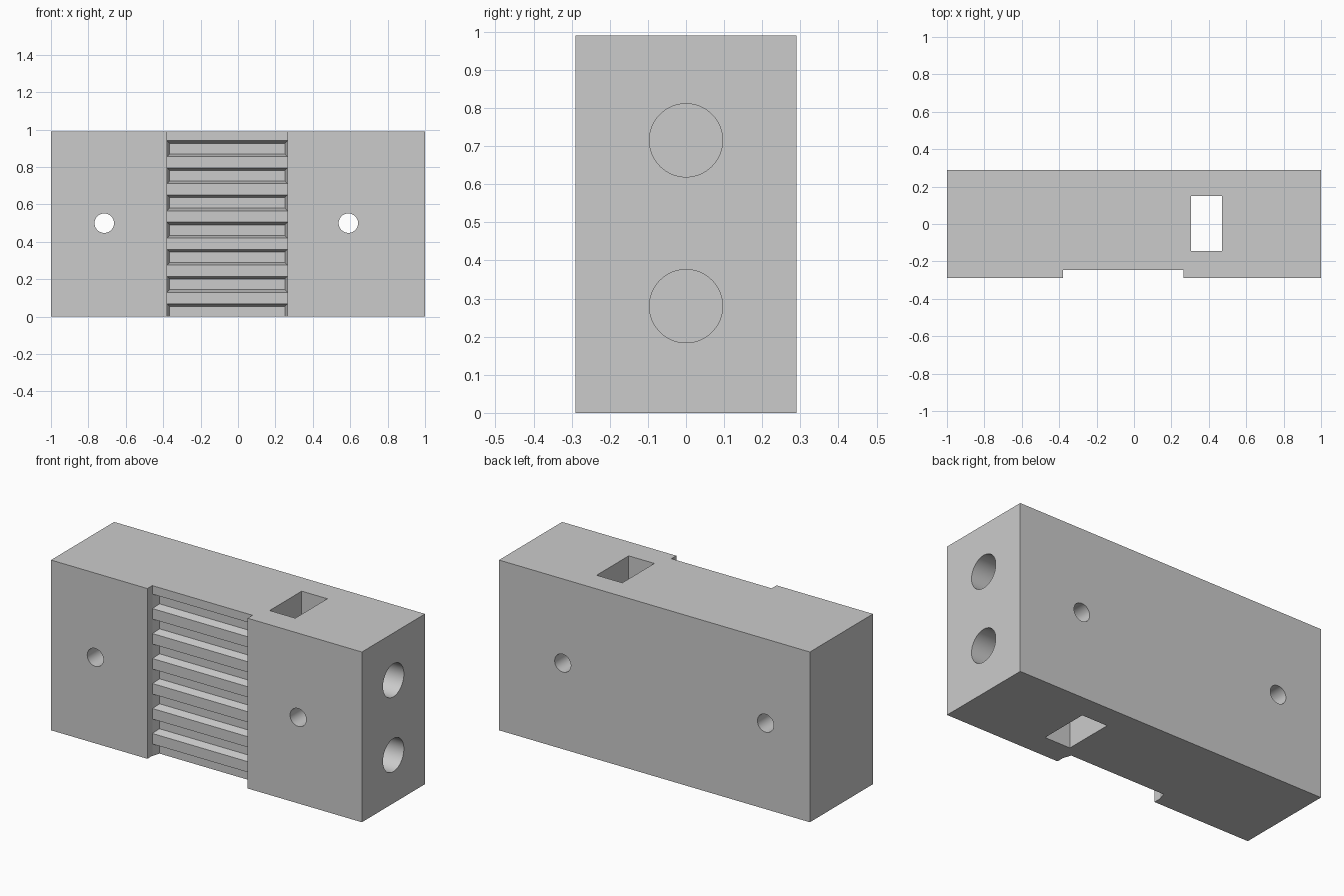
import bpy, bmesh, math
from mathutils import Matrix

if "Cube" in bpy.data.objects:
    bpy.data.objects.remove(bpy.data.objects["Cube"], do_unlink=True)

HEIGHT, HALF_DEPTH = 0.99, 0.29
RECESS_LEFT, RECESS_RIGHT, RECESS_Y = -0.38, 0.265, -0.245

grey = bpy.data.materials.new("plain_grey")
grey.use_nodes = True
grey.diffuse_color = (0.6, 0.6, 0.6, 1)
grey.node_tree.nodes["Principled BSDF"].inputs["Base Color"].default_value = (0.6, 0.6, 0.6, 1)


def finish(bm, name):
    bmesh.ops.recalc_face_normals(bm, faces=bm.faces)
    mesh = bpy.data.meshes.new(name)
    bm.to_mesh(mesh)
    bm.free()
    mesh.materials.append(grey)
    obj = bpy.data.objects.new(name, mesh)
    bpy.context.collection.objects.link(obj)
    return obj


def box(name, x0, x1, y0, y1, z0, z1):
    bm = bmesh.new()
    bmesh.ops.create_cube(bm, size=1)
    bmesh.ops.scale(bm, vec=(x1 - x0, y1 - y0, z1 - z0), verts=bm.verts)
    bmesh.ops.translate(bm, vec=((x0 + x1) / 2, (y0 + y1) / 2, (z0 + z1) / 2), verts=bm.verts)
    return finish(bm, name)


def rod(name, centre, radius, length, axis):
    bm = bmesh.new()
    bmesh.ops.create_cone(bm, cap_ends=True, segments=64, radius1=radius, radius2=radius,
                          depth=length, matrix=Matrix.Translation(centre) @ Matrix.Rotation(math.pi / 2, 4, axis))
    return finish(bm, name)


def tapered_groove(name, z0, z1, depth=0.045, taper=0.015):
    # Straight mouth, then walls leaning in towards the groove floor
    bm = bmesh.new()
    loops = []
    for y, inset in ((RECESS_Y - 0.02, 0.001), (RECESS_Y, 0.001), (RECESS_Y + depth, taper)):
        x0, x1 = RECESS_LEFT + inset, RECESS_RIGHT - inset
        corners = ((x0, z0 + inset), (x1, z0 + inset), (x1, z1 - inset), (x0, z1 - inset))
        loops.append([bm.verts.new((x, y, z)) for x, z in corners])
    for a, b in zip(loops, loops[1:]):
        for i in range(4):
            j = (i + 1) % 4
            bm.faces.new((a[i], a[j], b[j], b[i]))
    bm.faces.new(loops[0])
    bm.faces.new(loops[-1])
    return finish(bm, name)


# Main block
block = box("clamp_block", -1, 1, -HALF_DEPTH, HALF_DEPTH, 0, HEIGHT)

# Front channel and its row of tooth grooves
cutters = [box("channel_cutter", RECESS_LEFT, RECESS_RIGHT, -0.5, RECESS_Y, -0.1, HEIGHT + 0.1)]
for i in range(7):
    top = 0.07 + 0.1453 * i
    cutters.append(tapered_groove("groove_cutter", top - 0.086, top))

# Vertical slot, round holes from front to back, and side holes into the slot
cutters.append(box("slot_cutter", 0.305, 0.47, -0.145, 0.15, -0.1, HEIGHT + 0.1))
for x in (-0.715, 0.59):
    cutters.append(rod("mounting_hole_cutter", (x, 0, 0.5), 0.052, 1, 'X'))
for z in (0.28, 0.715):
    cutters.append(rod("side_hole_cutter", (0.75, 0, z), 0.096, 0.7, 'Y'))

# Cut every opening and tidy up
bpy.context.view_layer.objects.active = block
for cutter in cutters:
    cutter.hide_render = True
    cut = block.modifiers.new("cut", 'BOOLEAN')
    cut.operation = 'DIFFERENCE'
    cut.solver = 'EXACT'
    cut.object = cutter
    bpy.ops.object.modifier_apply(modifier=cut.name)
    bpy.data.objects.remove(cutter, do_unlink=True)

bpy.ops.object.select_all(action='DESELECT')
block.select_set(True)
bpy.ops.object.shade_smooth_by_angle(angle=math.radians(30))
